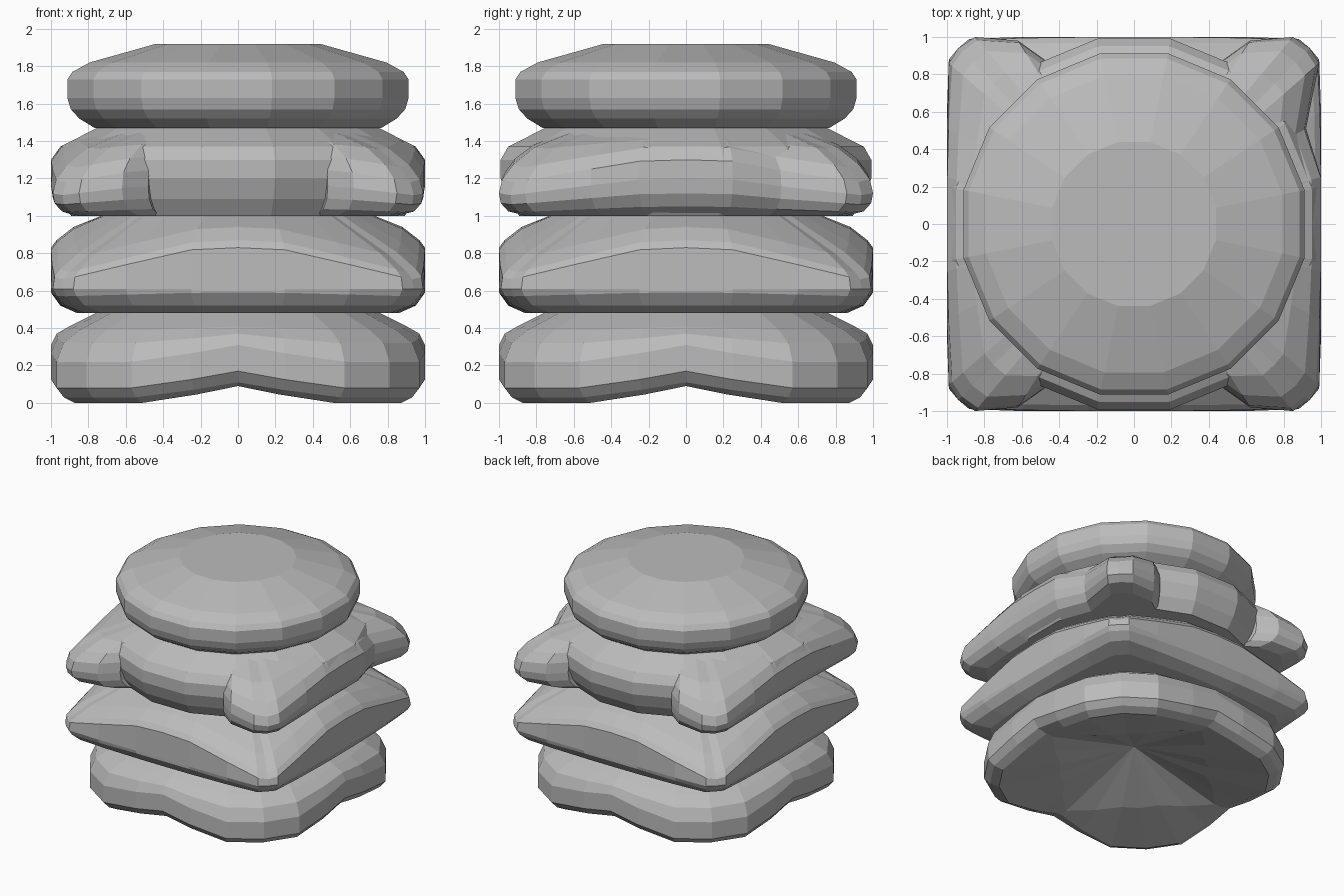
import bpy, bmesh, math

old = bpy.data.objects.get("Cube")
if old:
    bpy.data.objects.remove(old, do_unlink=True)

# One plain grey for everything
grey = bpy.data.materials.new("plain_grey")
grey.use_nodes = True
colour = (0.5, 0.5, 0.5, 1)
grey.diffuse_color = colour
grey.node_tree.nodes["Principled BSDF"].inputs["Base Color"].default_value = colour


def full_outline(quarter):
    """Mirror a quarter outline (from +x round to +y) into a closed loop."""
    half = quarter + [(-x, y) for x, y in reversed(quarter) if x > 0]
    return half + [(x, -y) for x, y in reversed(half) if y > 0]


def polygon(sides, radius):
    step = math.tau / sides
    return [(radius * math.cos((i + .5) * step), radius * math.sin((i + .5) * step))
            for i in range(sides)]


def layer(name, outline, rings, bottom, top, start=0.0, end=1.0):
    """Stack scaled outlines; each ring is (side scale, side z, corner scale, corner z)."""
    bm = bmesh.new()
    loops = []
    for s0, z0, s1, z1 in rings:
        loop = []
        for x, y in outline:
            ratio = min(abs(x), abs(y)) / max(abs(x), abs(y))
            w = min(1, max(0, (ratio - start) / (end - start)))
            s = s0 + (s1 - s0) * w
            loop.append(bm.verts.new((x * s, y * s, z0 + (z1 - z0) * w)))
        loops.append(loop)
    n = len(outline)
    low, high = bm.verts.new((0, 0, bottom)), bm.verts.new((0, 0, top))
    for i in range(n):
        j = (i + 1) % n
        bm.faces.new((low, loops[0][j], loops[0][i]))
        bm.faces.new((high, loops[-1][i], loops[-1][j]))
        for a, b in zip(loops, loops[1:]):
            bm.faces.new((a[i], a[j], b[j], b[i]))
    mesh = bpy.data.meshes.new(name)
    bm.to_mesh(mesh)
    bm.free()
    mesh.materials.append(grey)
    ob = bpy.data.objects.new(name, mesh)
    bpy.context.collection.objects.link(ob)


# Bottom cushion: rounded square, drooping corners, pyramid hollow underneath
layer("bottom_cushion",
      full_outline([(1, 0), (1, .25), (.97, .57), (.81, .81), (.57, .97), (.25, 1), (0, 1)]),
      [(.8, .09, .5, .09), (.87, .09, .9, 0), (.95, .11, .96, .03), (1, .17, 1, .08),
       (1, .31, 1, .22), (.97, .37, .96, .32), (.9, .41, .87, .39), (.76, .48, .7, .48)],
      .3, .48, end=.5)

# Second cushion: a square with a flat base and pointed, falling corners
square = [(1, 0), (1, .25), (1, .6), (.99, .88), (.94, .94),
          (.88, .99), (.6, 1), (.25, 1), (0, 1)]
layer("square_cushion", full_outline(square),
      [(.86, .48, .82, .48), (.95, .52, .93, .52), (1, .59, .98, .57), (1, .61, 1, .61),
       (1, .83, .99, .66), (.97, .87, .96, .7), (.88, .94, .86, .79), (.73, 1, .55, 1)],
      .48, 1, start=.2, end=.95)

# Third layer: a thick disc with a draped sheet over it
layer("thick_disc", polygon(16, 1.01),
      [(s, z, s, z) for s, z in ((.9, 1), (.96, 1.09), (1, 1.2), (1, 1.3),
                                 (.96, 1.37), (.76, 1.47))], 1, 1.47)
drape = full_outline([(1, 0), (1, .25), (1, .51), (.99, .86), (.94, .94),
                      (.85, 1), (.62, .98), (.48, .88), (.44, .74), (0, .74)])
drape[2] = (.92, .51)
layer("draped_sheet", drape,
      [(.88, 1, .85, 1), (.95, 1.05, .95, 1.02), (.99, 1.12, .99, 1.06), (1, 1.2, 1, 1.11),
       (1, 1.3, .98, 1.18), (.95, 1.37, .92, 1.26), (.87, 1.41, .8, 1.36),
       (.74, 1.46, .55, 1.46)], 1, 1.46, start=.2, end=.95)

# Top cushion: a round disc with a flat crown
layer("top_disc", polygon(16, .93),
      [(s, z, s, z) for s, z in ((.84, 1.47), (.93, 1.52), (.98, 1.57), (1, 1.63), (1, 1.73),
                                 (.97, 1.77), (.87, 1.82), (.48, 1.92))], 1.47, 1.92)
